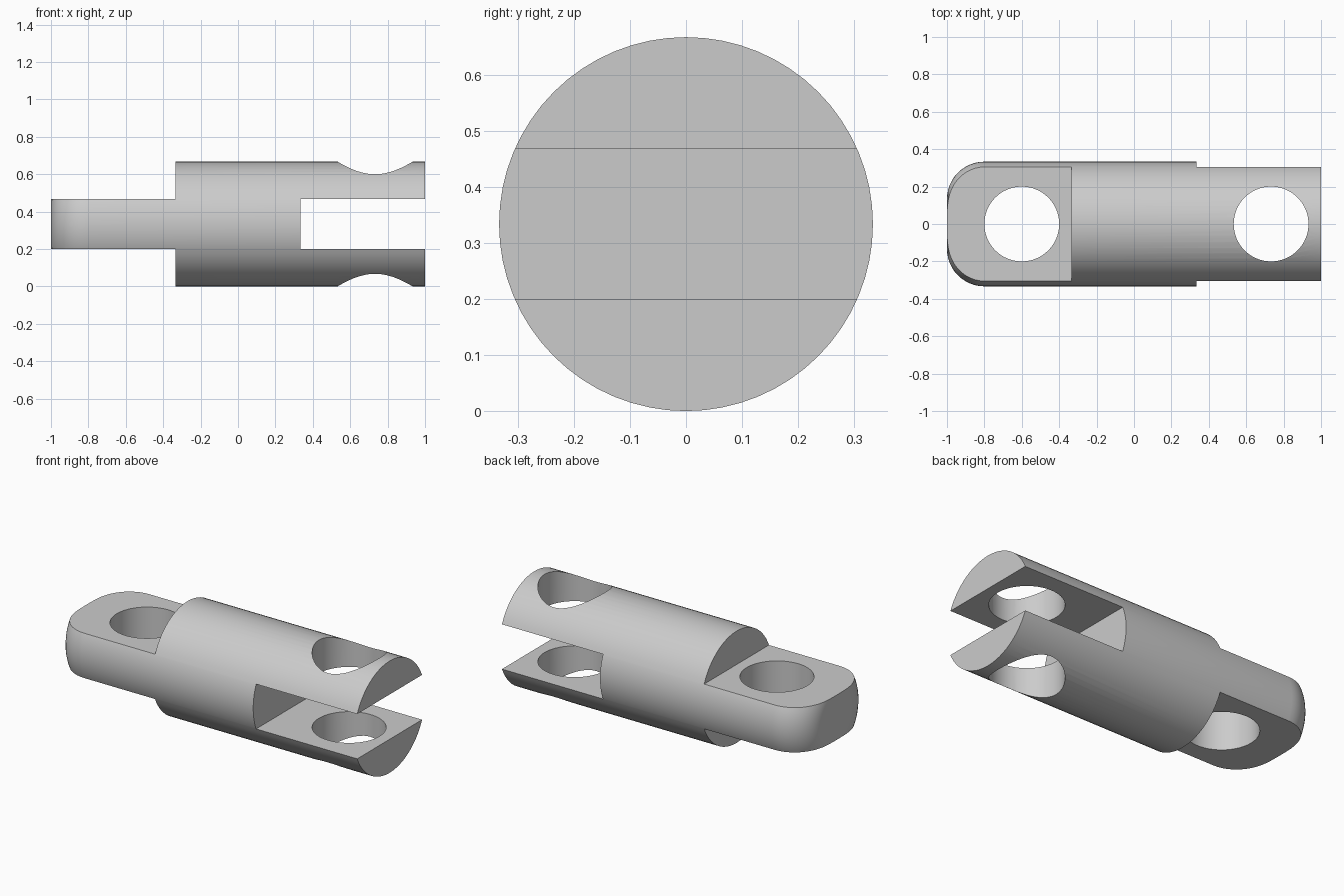
import bpy
import bmesh
from math import sin, cos, pi, radians
from mathutils import Matrix, Vector

if "Cube" in bpy.data.objects:
    bpy.data.objects.remove(bpy.data.objects["Cube"])

R = 1 / 3          # body radius, also the height of its axis
FILLET = 0.2       # rounding of the tongue end
LOW, HIGH = 0.2, 0.467
SIDES = 64

steel = bpy.data.materials.new("plain grey")
steel.use_nodes = True
grey = (0.6, 0.6, 0.6, 1)
steel.diffuse_color = grey
steel.node_tree.nodes["Principled BSDF"].inputs["Base Color"].default_value = grey


def make_object(name, bm):
    bmesh.ops.recalc_face_normals(bm, faces=bm.faces)
    mesh = bpy.data.meshes.new(name)
    bm.to_mesh(mesh)
    bm.free()
    mesh.materials.append(steel)
    obj = bpy.data.objects.new(name, mesh)
    bpy.context.collection.objects.link(obj)
    return obj


def box(name, x0, x1, z0, z1):
    bm = bmesh.new()
    bmesh.ops.create_cube(bm, size=1)
    bm.transform(Matrix.Translation(((x0 + x1) / 2, 0, (z0 + z1) / 2))
                 @ Matrix.Diagonal((x1 - x0, 1, z1 - z0, 1)))
    return make_object(name, bm)


def pin_hole(name, x):
    bm = bmesh.new()
    bmesh.ops.create_cone(bm, cap_ends=True, segments=SIDES, radius1=0.2,
                          radius2=0.2, depth=2, matrix=Matrix.Translation((x, 0, R)))
    return make_object(name, bm)


# Round bar along x with a filleted left end
profile = [(-1, 0)]
for i in range(13):
    a = i / 12 * pi / 2
    profile.append((-1 + FILLET * (1 - cos(a)), R - FILLET + FILLET * sin(a)))
profile += [(1, R), (1, 0)]
bm = bmesh.new()
verts = [bm.verts.new((x, 0, R + r)) for x, r in profile]
edges = [bm.edges.new(pair) for pair in zip(verts, verts[1:])]
bmesh.ops.spin(bm, geom=verts + edges, cent=(0, 0, R), axis=(1, 0, 0),
               angle=2 * pi, steps=SIDES, use_merge=True)
bmesh.ops.remove_doubles(bm, verts=bm.verts, dist=1e-5)
bmesh.ops.dissolve_limit(bm, angle_limit=radians(0.1), verts=bm.verts, edges=bm.edges)
body = make_object("clevis_link", bm)

# Tongue flats, fork slot and pin holes
cutters = [
    box("tongue_top_cutter", -1.5, -R, HIGH, 1),
    box("tongue_bottom_cutter", -1.5, -R, -0.5, LOW),
    box("fork_slot_cutter", R, 1.5, LOW, HIGH),
    pin_hole("tongue_hole_cutter", -0.6),
    pin_hole("fork_hole_cutter", 0.733),
]
for cutter in cutters:
    mod = body.modifiers.new(cutter.name, "BOOLEAN")
    mod.operation = "DIFFERENCE"
    mod.solver = "EXACT"
    mod.object = cutter

# Bake the cuts, then drop the cutters
bpy.context.view_layer.objects.active = body
body.select_set(True)
for cutter in cutters:
    cutter.select_set(False)
    bpy.ops.object.modifier_apply(modifier=cutter.name)
    bpy.data.objects.remove(cutter)
bpy.ops.object.shade_smooth_by_angle(angle=radians(30))
